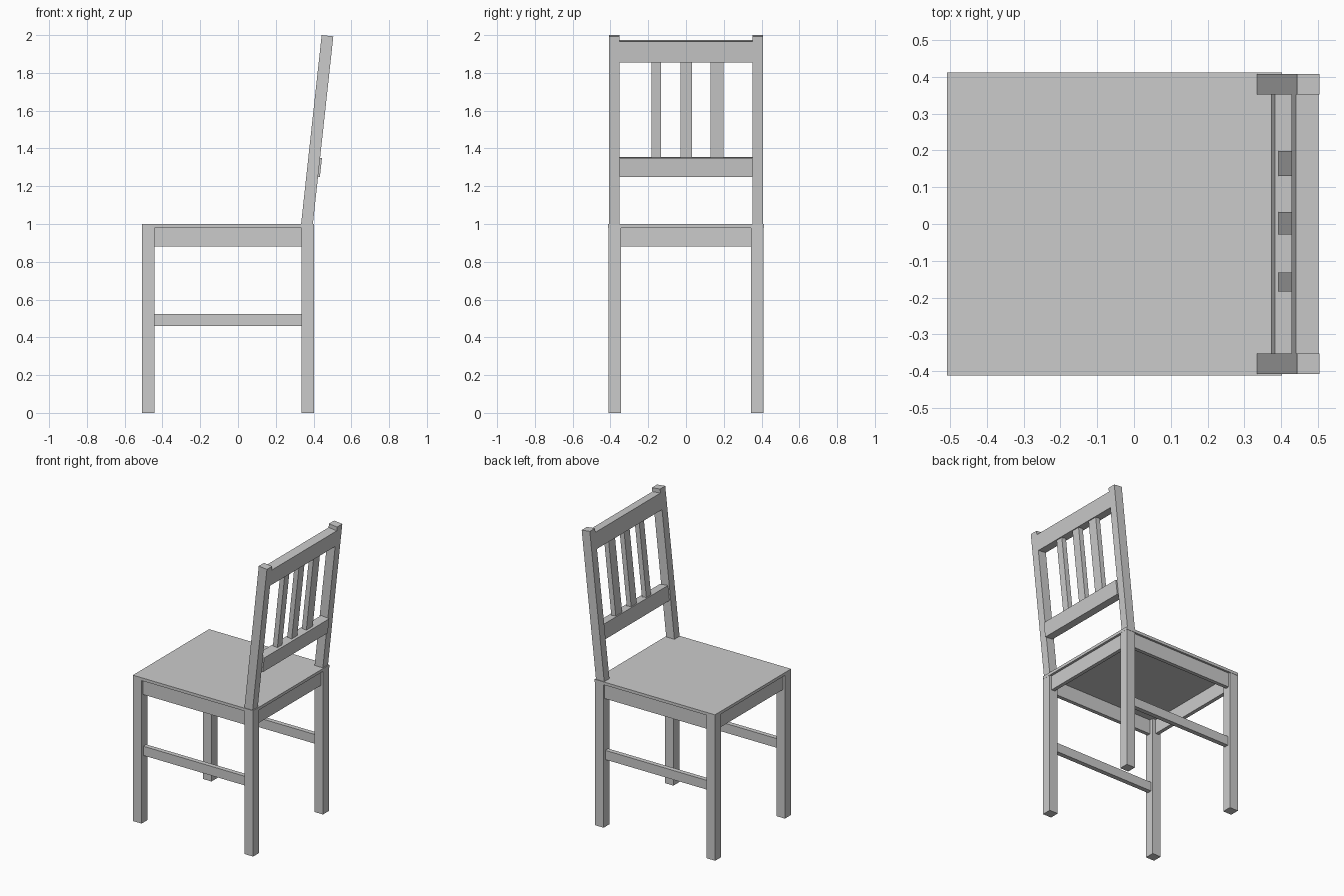
import bpy
import bmesh
from math import atan
from mathutils import Matrix, Vector

if "Cube" in bpy.data.objects:
    bpy.data.objects.remove(bpy.data.objects["Cube"])

# Tilted frame of the backrest: origin at the front foot of the posts
LEAN = Matrix.Translation((0.334, 0, 1.0)) @ Matrix.Rotation(atan(0.109), 4, 'Y')


def box(name, x, y, z, frame=Matrix()):
    """Box spanning the given (min, max) ranges, placed in a frame."""
    lo, hi = Vector((x[0], y[0], z[0])), Vector((x[1], y[1], z[1]))
    bm = bmesh.new()
    bmesh.ops.create_cube(bm, size=1)
    bmesh.ops.scale(bm, vec=hi - lo, verts=bm.verts)
    mesh = bpy.data.meshes.new(name)
    bm.to_mesh(mesh)
    bm.free()
    ob = bpy.data.objects.new(name, mesh)
    ob.matrix_world = frame @ Matrix.Translation((lo + hi) / 2)
    bpy.context.collection.objects.link(ob)
    return ob


def span(side, a, b):
    """Range a..b mirrored to the chosen side."""
    return tuple(sorted((side * a, side * b)))


# Seat board
box("seat", (-0.508, 0.403), (-0.412, 0.412), (0.98, 1.0))

for s, label in ((-1, "right"), (1, "left")):
    # Legs
    box(f"front_leg_{label}", (-0.508, -0.443), span(s, 0.345, 0.41), (0, 0.98))
    box(f"rear_leg_{label}", (0.337, 0.402), span(s, 0.345, 0.41), (0, 0.98))
    # Side apron and stretcher
    box(f"side_apron_{label}", (-0.443, 0.337), span(s, 0.372, 0.398), (0.88, 0.98))
    box(f"stretcher_{label}", (-0.443, 0.337), span(s, 0.36, 0.392), (0.46, 0.523))
    # Leaning back post
    box(f"back_post_{label}", (0, 0.062), span(s, 0.352, 0.408), (0, 1.006), LEAN)

# Front and rear aprons
box("front_apron", (-0.493, -0.467), (-0.345, 0.345), (0.88, 0.98))
box("rear_apron", (0.361, 0.387), (-0.345, 0.345), (0.88, 0.98))

# Backrest rails
box("top_rail", (0, 0.062), (-0.352, 0.352), (0.868, 0.979), LEAN)
box("lower_rail", (0.01, 0.072), (-0.352, 0.352), (0.258, 0.359), LEAN)

# Backrest slats
for i, y in enumerate(((-0.183, -0.132), (-0.028, 0.032), (0.13, 0.199))):
    box(f"back_slat_{i + 1}", (0.02, 0.054), y, (0.359, 0.868), LEAN)
